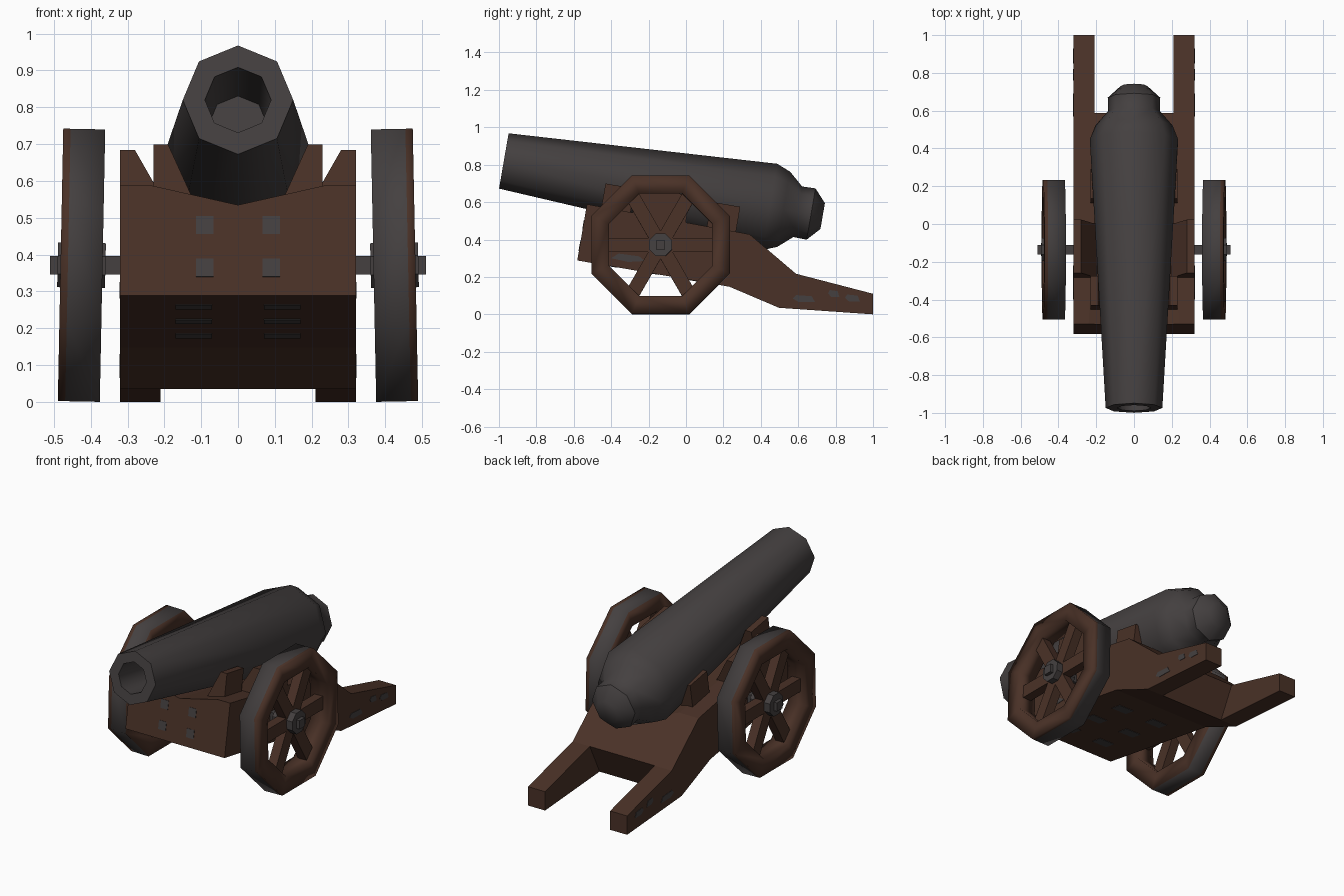
import bpy, bmesh, math
from mathutils import Vector, Matrix

if "Cube" in bpy.data.objects:
    bpy.data.objects.remove(bpy.data.objects["Cube"])

TILT = math.radians(9.8)
C, S = math.cos(TILT), math.sin(TILT)


def material(name, rgb):
    m = bpy.data.materials.new(name)
    m.diffuse_color = (*rgb, 1)
    m.use_nodes = True
    m.node_tree.nodes["Principled BSDF"].inputs["Base Color"].default_value = m.diffuse_color
    return m


WOOD = material("dark_brown_wood", (0.068, 0.031, 0.020))
IRON = material("dark_grey_iron", (0.058, 0.051, 0.051))


def tilt(u, w):
    """Point in the tilted frame of the barrel -> (y, z)."""
    return (C * u + S * w, -S * u + C * w)


def finish(bm, name, *mats):
    bmesh.ops.recalc_face_normals(bm, faces=bm.faces)
    me = bpy.data.meshes.new(name)
    bm.to_mesh(me)
    bm.free()
    for m in mats:
        me.materials.append(m)
    ob = bpy.data.objects.new(name, me)
    bpy.context.collection.objects.link(ob)
    return ob


def prism(name, profile, x0, x1, mat):
    """Side profile (y, z) extruded from x0 to x1."""
    bm = bmesh.new()
    f = bm.faces.new([bm.verts.new((x0, y, z)) for y, z in profile])
    r = bmesh.ops.extrude_face_region(bm, geom=[f])
    vs = [g for g in r["geom"] if isinstance(g, bmesh.types.BMVert)]
    bmesh.ops.translate(bm, verts=vs, vec=(x1 - x0, 0, 0))
    return finish(bm, name, mat)


def tilted_block(name, section, u0, u1, mat):
    """Convex cross-section (x, w) swept along the barrel direction."""
    bm = bmesh.new()
    for u in (u0, u1):
        for x, w in section:
            bm.verts.new((x, *tilt(u, w)))
    bmesh.ops.convex_hull(bm, input=bm.verts[:])
    bmesh.ops.dissolve_limit(bm, angle_limit=0.01, verts=bm.verts[:], edges=bm.edges[:])
    return finish(bm, name, mat)


def rect(x, w, dx, dw):
    return [(x - dx, w - dw), (x + dx, w - dw), (x + dx, w + dw), (x - dx, w + dw)]


# Barrel: eight-sided revolve with an open bore and a stepped breech
bm = bmesh.new()
axis = Vector((0, C, -S))
up = Vector((0, S, C))
muzzle = Vector((0, -0.974, 0.82))
rings = []
for t, r in [(0.4, 0.08), (0, 0.09), (0, 0.15), (1.443, 0.234), (1.518, 0.204),
             (1.595, 0.137), (1.667, 0.139), (1.73, 0.07)]:
    rings.append([bm.verts.new(muzzle + axis * t + up * (r * math.cos(a)) + Vector((r * math.sin(a), 0, 0)))
                  for a in (i * math.pi / 4 for i in range(8))])
for a, b in zip(rings, rings[1:]):
    for i in range(8):
        j = (i + 1) % 8
        bm.faces.new((a[i], a[j], b[j], b[i]))
bm.faces.new(rings[0])
bm.faces.new(rings[-1])
barrel = finish(bm, "barrel", IRON)
bpy.context.view_layer.objects.active = barrel
barrel.select_set(True)
bpy.ops.object.shade_smooth_by_angle(angle=math.radians(46))

# Carriage body with a V-shaped groove under the barrel
BACK_TOP, BACK_LOW = (0.588, 0.217), (0.497, 0.035)
body = prism("carriage_body", [tilt(-0.622, 0.185), tilt(-0.622, 0.49), (0.34, 0.428),
                               BACK_TOP, BACK_LOW, tilt(0.204, 0.185)], -0.32, 0.32, WOOD)
groove = tilted_block("groove_cutter", [(0, 0.435), (0.48, 0.545), (-0.48, 0.545)], -0.8, 0.6, WOOD)
mod = body.modifiers.new("groove", "BOOLEAN")
mod.operation = "DIFFERENCE"
mod.solver = "EXACT"
mod.object = groove
bpy.context.view_layer.objects.active = body
bpy.ops.object.modifier_apply(modifier=mod.name)
bpy.data.objects.remove(groove)

# Axle: square bar through both wheels
AY, AZ = -0.136, 0.371
prism("axle", [(AY - 0.025, AZ - 0.025), (AY + 0.025, AZ - 0.025),
               (AY + 0.025, AZ + 0.025), (AY - 0.025, AZ + 0.025)], -0.51, 0.51, IRON)


def wheel_rim(name, mat):
    """Eight-sided rim with an iron tread."""
    bm = bmesh.new()
    k = 1 / math.cos(math.pi / 8)
    section = [(0.37, 0.057), (0.37, 0.037), (0.37, -0.057), (0.275, -0.057), (0.275, 0.057)]
    loops = []
    for i in range(8):
        a = (i + 0.5) * math.pi / 4
        loops.append([bm.verts.new((x, k * r * math.cos(a), k * r * math.sin(a))) for r, x in section])
    for i in range(8):
        a, b = loops[i], loops[(i + 1) % 8]
        for j in range(5):
            n = (j + 1) % 5
            f = bm.faces.new((a[j], a[n], b[n], b[j]))
            f.material_index = 1 if j == 1 else 0
            f.smooth = True
    bm.transform(mat)
    finish(bm, name, WOOD, IRON)


for s, side in ((-1, "left"), (1, "right")):
    # Trail arms
    inner, outer = s * 0.21, s * 0.32
    prism(f"{side}_trail_arm", [BACK_TOP, (1, 0.11), (1, 0.0), BACK_LOW], inner, outer, WOOD)

    # Barrel supports: front, rear and the taller axle cheek
    support = [(s * 0.23, 0.46), (s * 0.23, 0.616), (s * 0.19, 0.616), (s * 0.12, 0.46)]
    tilted_block(f"{side}_front_support", support, -0.543, -0.385, WOOD)
    tilted_block(f"{side}_rear_support", support, 0.03, 0.188, WOOD)
    tilted_block(f"{side}_axle_cheek", [(s * 0.32, 0.47), (s * 0.32, 0.63), (s * 0.28, 0.63), (s * 0.19, 0.47)],
                 -0.372, -0.085, WOOD)

    # Wheel: rim, six spokes and hub, leaning slightly
    place = Matrix.Translation((s * 0.425, AY, AZ)) @ Matrix.Rotation(-s * 0.02, 4, 'Y')
    flip = Matrix.Diagonal((s, 1, 1, 1))
    wheel_rim(f"{side}_wheel_rim", place @ flip)
    bm = bmesh.new()
    for i in range(6):
        m = (place @ Matrix.Rotation(i * math.pi / 3, 4, 'X') @ Matrix.Translation((0, 0.165, 0))
             @ Matrix.Diagonal((0.055, 0.27, 0.075, 1)))
        bmesh.ops.create_cube(bm, size=1, matrix=m)
    finish(bm, f"{side}_wheel_spokes", WOOD)
    bm = bmesh.new()
    bmesh.ops.create_cone(bm, cap_ends=True, segments=8, radius1=0.066, radius2=0.066, depth=0.13,
                          matrix=place @ Matrix.Rotation(math.pi / 2, 4, 'Y') @ Matrix.Rotation(math.pi / 8, 4, 'Z'))
    finish(bm, f"{side}_wheel_hub", IRON)

    # Thin iron plates on the front, underside and trail arms
    for w in (0.38, 0.262):
        tilted_block(f"{side}_front_plate", rect(s * 0.09, w, 0.024, 0.025), -0.624, -0.62, IRON)
    for u in (-0.48, -0.25, -0.02):
        tilted_block(f"{side}_underside_plate", rect(s * 0.12, 0.185, 0.05, 0.002), u, u + 0.07, IRON)
    for y, z, h in ((0.63, 0.085, 0.06), (0.79, 0.112, 0.03), (0.89, 0.088, 0.04)):
        prism(f"{side}_arm_plate", [(y - h, z), (y - h * 0.5, z - 0.018), (y + h, z - 0.02),
                                    (y + h * 0.7, z + 0.012), (y - h * 0.7, z + 0.018)],
              s * 0.319, s * 0.322, IRON)
    prism(f"{side}_cheek_plate", [(-0.40, 0.30), (-0.31, 0.28), (-0.22, 0.285), (-0.25, 0.31), (-0.36, 0.325)],
          s * 0.319, s * 0.322, IRON)
